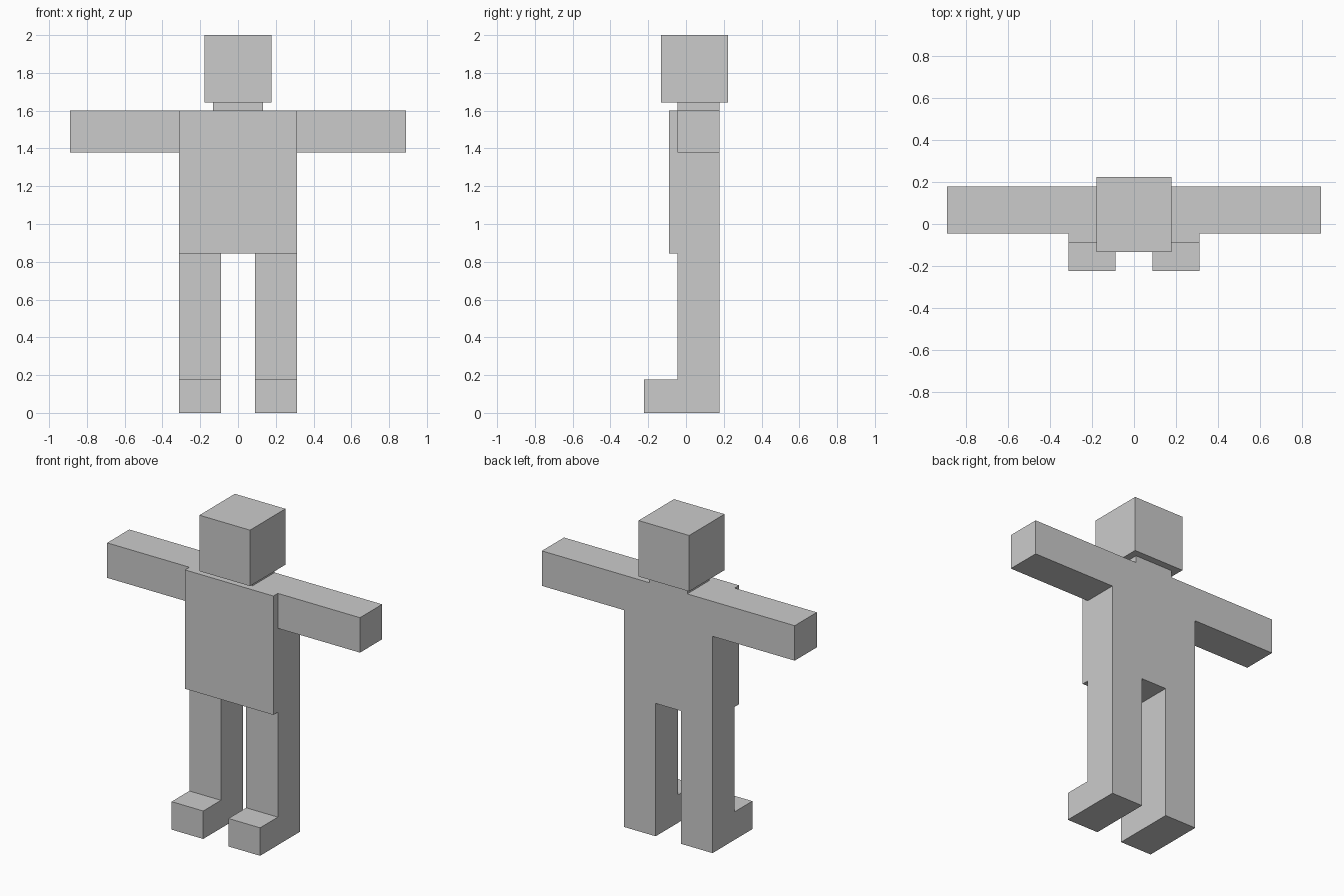
import bpy

if "Cube" in bpy.data.objects:
    bpy.data.objects.remove(bpy.data.objects["Cube"])

U = 2 / 45  # building unit: the figure is 45 units tall

grey = bpy.data.materials.new("light grey")
grey.diffuse_color = (0.6, 0.6, 0.6, 1)
grey.use_nodes = True
grey.node_tree.nodes["Principled BSDF"].inputs["Base Color"].default_value = grey.diffuse_color


def extruded(name, outline, axis, lo, hi):
    """Prism from a 2D outline, extruded along x (outline in y,z) or y (outline in x,z)."""
    def point(a, b, d):
        return (d * U, a * U, b * U) if axis == "x" else (a * U, d * U, b * U)
    n = len(outline)
    verts = [point(a, b, d) for d in (lo, hi) for a, b in outline]
    faces = [list(range(n))[::-1], list(range(n, 2 * n))]
    faces += [[i, (i + 1) % n, n + (i + 1) % n, n + i] for i in range(n)]
    if axis == "y":
        faces = [f[::-1] for f in faces]
    mesh = bpy.data.meshes.new(name)
    mesh.from_pydata(verts, [], faces)
    mesh.materials.append(grey)
    obj = bpy.data.objects.new(name, mesh)
    bpy.context.collection.objects.link(obj)
    return obj


def box(name, x, y, z):
    outline = [(y[0], z[0]), (y[1], z[0]), (y[1], z[1]), (y[0], z[1])]
    return extruded(name, outline, "x", *x)


# Head, neck and torso
box("head", (-4, 4), (-3, 5), (37, 45))
box("neck", (-3, 3), (-1, 4), (36, 37))
box("torso", (-7, 7), (-2, 4), (19, 36))

# Leg side profile with the foot pointing forward (y, z)
leg_profile = [(-5, 0), (4, 0), (4, 19), (-1, 19), (-1, 4), (-5, 4)]

# Arms and legs on both sides
for side, s in (("left", -1), ("right", 1)):
    box(side + "_arm", sorted((7 * s, 20 * s)), (-1, 4), (31, 36))
    extruded(side + "_leg", leg_profile, "x", *sorted((2 * s, 7 * s)))
